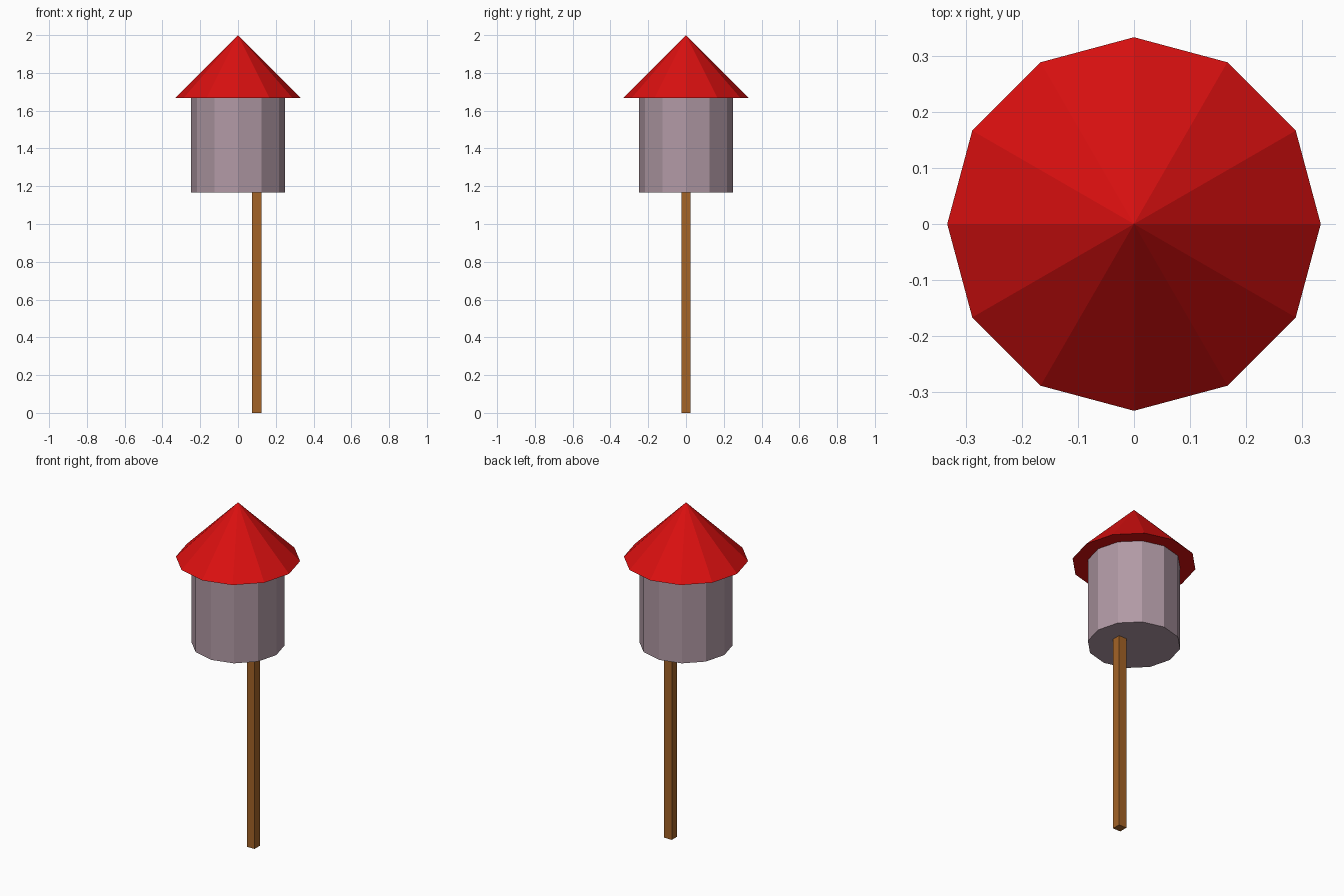
import bpy

if "Cube" in bpy.data.objects:
    bpy.data.objects.remove(bpy.data.objects["Cube"])


def material(name, rgb):
    m = bpy.data.materials.new(name)
    m.diffuse_color = (*rgb, 1.0)
    m.use_nodes = True
    m.node_tree.nodes["Principled BSDF"].inputs["Base Color"].default_value = m.diffuse_color
    return m


def tapered(name, r_bottom, r_top, z0, z1, mat):
    """Twelve-sided upright cylinder or cone between two heights."""
    bpy.ops.mesh.primitive_cone_add(vertices=12, radius1=r_bottom, radius2=r_top,
                                    depth=z1 - z0, location=(0, 0, (z0 + z1) / 2))
    ob = bpy.context.object
    ob.name = name
    ob.data.materials.append(mat)
    return ob


red = material("roof red", (0.70, 0.005, 0.005))
grey = material("mauve grey", (0.44, 0.32, 0.375))
brown = material("wood brown", (0.37, 0.125, 0.02))

EAVES, FLOOR = 1.667, 1.167

# Conical roof and round house body
tapered("roof", 0.333, 0.0, EAVES, 2.0, red)
tapered("house_body", 0.25, 0.25, FLOOR, EAVES, grey)

# Square post, set off-centre under the body
bpy.ops.mesh.primitive_cube_add(size=1, location=(0.1, 0, FLOOR / 2))
post = bpy.context.object
post.name = "post"
post.scale = (0.05, 0.05, FLOOR)
bpy.ops.object.transform_apply(location=False, rotation=False, scale=True)
post.data.materials.append(brown)
